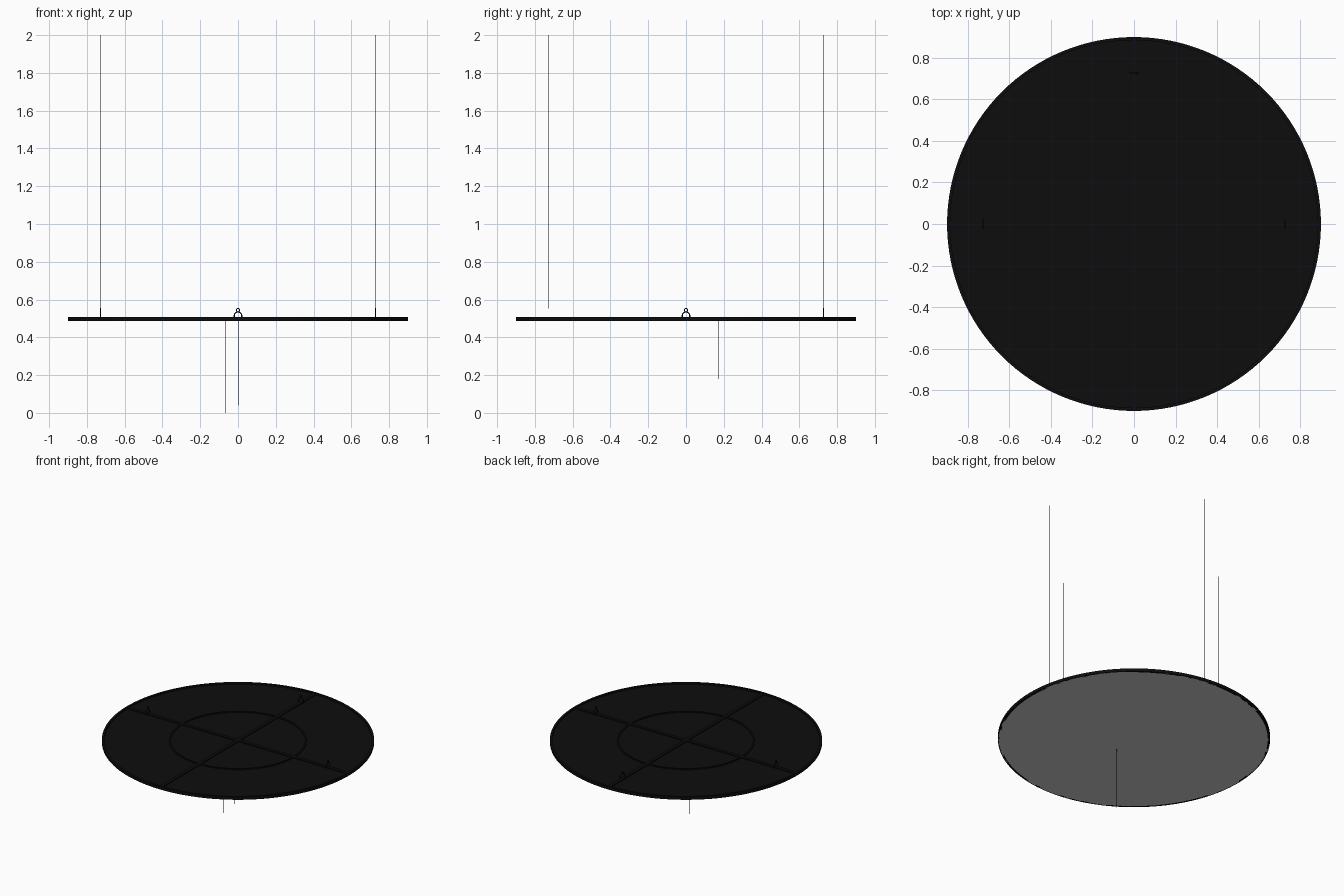
import bpy
from math import sin, cos, pi

if "Cube" in bpy.data.objects:
    bpy.data.objects.remove(bpy.data.objects["Cube"])

black = bpy.data.materials.new("black_metal")
black.diffuse_color = (0.004, 0.004, 0.004, 1)
black.use_nodes = True
black.node_tree.nodes["Principled BSDF"].inputs["Base Color"].default_value = black.diffuse_color


def finish(ob, name, mat=black, smooth=True):
    ob.name = name
    if mat:
        ob.data.materials.append(mat)
    if smooth:
        bpy.ops.object.select_all(action='DESELECT')
        ob.select_set(True)
        bpy.context.view_layer.objects.active = ob
        bpy.ops.object.shade_smooth_by_angle()
    return ob


def cylinder(name, r, z0, z1, x=0, y=0, sides=8, mat=black):
    bpy.ops.mesh.primitive_cylinder_add(vertices=sides, radius=r, depth=z1 - z0,
                                        location=(x, y, (z0 + z1) / 2))
    return finish(bpy.context.object, name, mat)


def band(name, r_in, r_out, z0, z1, n=128):
    profile = [(r_in, z0), (r_out, z0), (r_out, z1), (r_in, z1)]
    verts = [(r * cos(2 * pi * i / n), r * sin(2 * pi * i / n), z)
             for i in range(n) for r, z in profile]
    faces = [(4 * i + k, 4 * ((i + 1) % n) + k,
              4 * ((i + 1) % n) + (k + 1) % 4, 4 * i + (k + 1) % 4)
             for i in range(n) for k in range(4)]
    me = bpy.data.meshes.new(name)
    me.from_pydata(verts, [], faces)
    # profile runs counter-clockwise in (r, z), so turn faces outward
    me.flip_normals()
    ob = bpy.data.objects.new(name, me)
    bpy.context.collection.objects.link(ob)
    return finish(ob, name)


def box(name, sx, sy, z0, z1):
    bpy.ops.mesh.primitive_cube_add(size=1, location=(0, 0, (z0 + z1) / 2))
    ob = bpy.context.object
    ob.scale = (sx, sy, z1 - z0)
    return finish(ob, name, smooth=False)


def bent_wire(name, pts, radius, loc, turn, closed=False):
    cu = bpy.data.curves.new(name, 'CURVE')
    cu.dimensions = '3D'
    cu.bevel_depth = radius
    cu.bevel_resolution = 1
    sp = cu.splines.new('POLY')
    sp.points.add(len(pts) - 1)
    for p, (u, z) in zip(sp.points, pts):
        p.co = (u, 0, z, 1)
    sp.use_cyclic_u = closed
    ob = bpy.data.objects.new(name, cu)
    ob.location = loc
    ob.rotation_euler.z = turn
    bpy.context.collection.objects.link(ob)
    cu.materials.append(black)


# Disc: light diffuser underneath, black tray with a raised rim on top
cylinder("diffuser", 0.895, 0.487, 0.489, sides=128, mat=None)
cylinder("tray_floor", 0.893, 0.4895, 0.498, sides=128)
band("rim", 0.885, 0.9, 0.487, 0.508)

# Stiffening frame on top of the tray
band("inner_ring", 0.443, 0.455, 0.497, 0.505)
box("cross_bar_x", 1.772, 0.024, 0.497, 0.505)
box("cross_bar_y", 0.024, 1.772, 0.497, 0.505)

# Hanger loops and suspension wires
arch = [(-0.02, 0.498), (-0.02, 0.515)]
arch += [(-0.02 * cos(pi * i / 10), 0.515 + 0.019 * sin(pi * i / 10)) for i in range(1, 10)]
arch += [(0.02, 0.515), (0.02, 0.498)]
eye = [(0.009 * cos(pi * i / 8), 0.544 + 0.009 * sin(pi * i / 8)) for i in range(16)]
for side, x, y, turn in (("right", 0.727, 0, pi / 2), ("left", -0.727, 0, pi / 2),
                         ("back", 0, 0.727, 0), ("front", 0, -0.727, 0)):
    cylinder("suspension_wire_" + side, 0.0012, 0.553, 2.0, x, y)
    if side != "front":
        bent_wire("hanger_arch_" + side, arch, 0.003, (x, y, 0), turn)
        bent_wire("hanger_eye_" + side, eye, 0.003, (x, y, 0), turn, True)

# Fine cables hanging below the disc
cylinder("lower_cable_front", 0.0012, 0.04, 0.487, 0.005, -0.172)
cylinder("lower_cable_back", 0.0012, 0.18, 0.487, 0.0, 0.17)
cylinder("lower_cable_middle", 0.0007, 0.0, 0.487, -0.065, 0.05)
